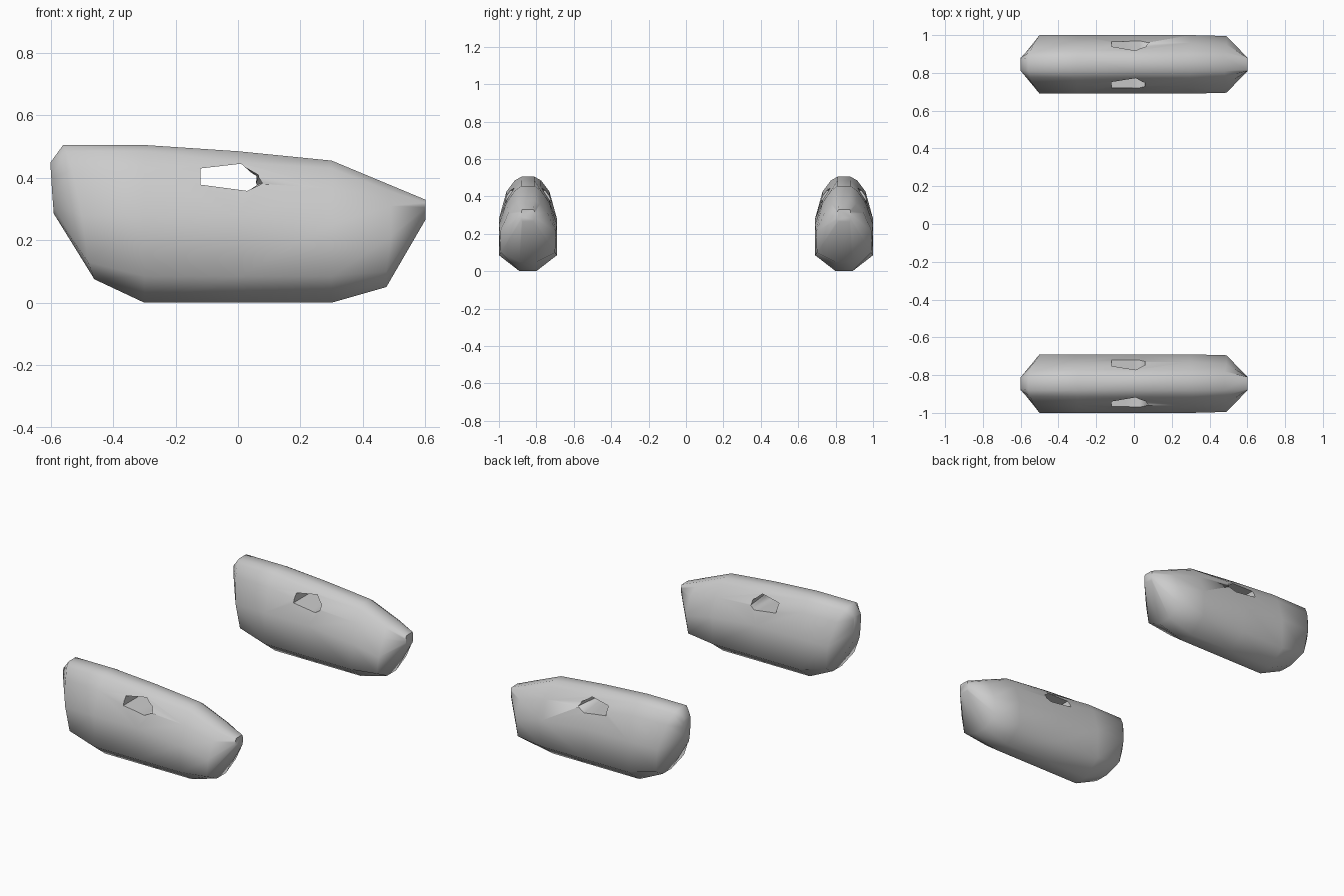
import bpy, bmesh, math

if "Cube" in bpy.data.objects:
    bpy.data.objects.remove(bpy.data.objects["Cube"])

CENTRE_Y = 0.845
HALF_WIDTHS = [0.045, 0.155, 0.155, 0.115, 0.07, 0.035]

# Stations from rear to nose; rows run bottom to top as (x, z, half width)
STATIONS = [
    [(-.59, .285, .030), (-.592, .31, .035), (-.595, .35, .036), (-.598, .40, .036), (-.60, .43, .035), (-.60, .45, .030)],
    [(-.46, .075, .045), (-.48, .13, .140), (-.50, .28, .155), (-.53, .425, .110), (-.55, .485, .068), (-.56, .505, .035)],
    [(-.30, z, w) for z, w in zip([0, .085, .28, .425, .485, .505], HALF_WIDTHS)],
    [(0, z, w) for z, w in zip([0, .085, .28, .385, .45, .485], HALF_WIDTHS)],
    [(.30, z, w) for z, w in zip([0, .085, .25, .365, .43, .455], HALF_WIDTHS)],
    [(.475, .05, .045), (.475, .10, .145), (.49, .21, .150), (.49, .31, .105), (.48, .36, .065), (.48, .38, .035)],
    [(.60, .265, .030), (.60, .275, .035), (.60, .29, .036), (.60, .305, .036), (.60, .32, .035), (.60, .33, .030)],
]

# Hole outlines on the outer and inner sides, as (x, z)
HOLE_OUT = [(-.12, .43), (.01, .445), (.07, .41), (.085, .385), (.03, .358), (-.12, .378)]
HOLE_IN = [(-.12, .43), (.01, .445), (.055, .405), (.055, .375), (.03, .358), (-.12, .378)]


def loft(name, rings):
    """Skin closed rings of points and cap both ends."""
    bm = bmesh.new()
    loops = [[bm.verts.new(p) for p in r] for r in rings]
    n = len(loops[0])
    for a, b in zip(loops, loops[1:]):
        for i in range(n):
            j = (i + 1) % n
            bm.faces.new((a[i], a[j], b[j], b[i]))
    bm.faces.new(loops[0])
    bm.faces.new(loops[-1])
    bmesh.ops.recalc_face_normals(bm, faces=bm.faces)
    me = bpy.data.meshes.new(name)
    bm.to_mesh(me)
    bm.free()
    ob = bpy.data.objects.new(name, me)
    bpy.context.collection.objects.link(ob)
    return ob


def make_pod(name, side):
    # Body hull
    rings = []
    for st in STATIONS:
        right = [(x, side * (CENTRE_Y + w), z) for x, z, w in st]
        left = [(x, side * (CENTRE_Y - w), z) for x, z, w in reversed(st)]
        rings.append(right + left)
    body = loft(name, rings)
    # Through hole
    cutter = loft(name + "_cutter", [
        [(x, side * (CENTRE_Y + 0.2), z) for x, z in HOLE_OUT],
        [(x, side * (CENTRE_Y - 0.2), z) for x, z in HOLE_IN]])
    cutter.hide_render = True
    mod = body.modifiers.new("hole", 'BOOLEAN')
    mod.operation = 'DIFFERENCE'
    mod.solver = 'EXACT'
    mod.object = cutter
    bpy.ops.object.select_all(action='DESELECT')
    body.select_set(True)
    bpy.context.view_layer.objects.active = body
    bpy.ops.object.modifier_apply(modifier=mod.name)
    bpy.data.objects.remove(cutter)
    bpy.ops.object.shade_smooth_by_angle(angle=math.radians(62))


make_pod("left_pod", 1)
make_pod("right_pod", -1)
